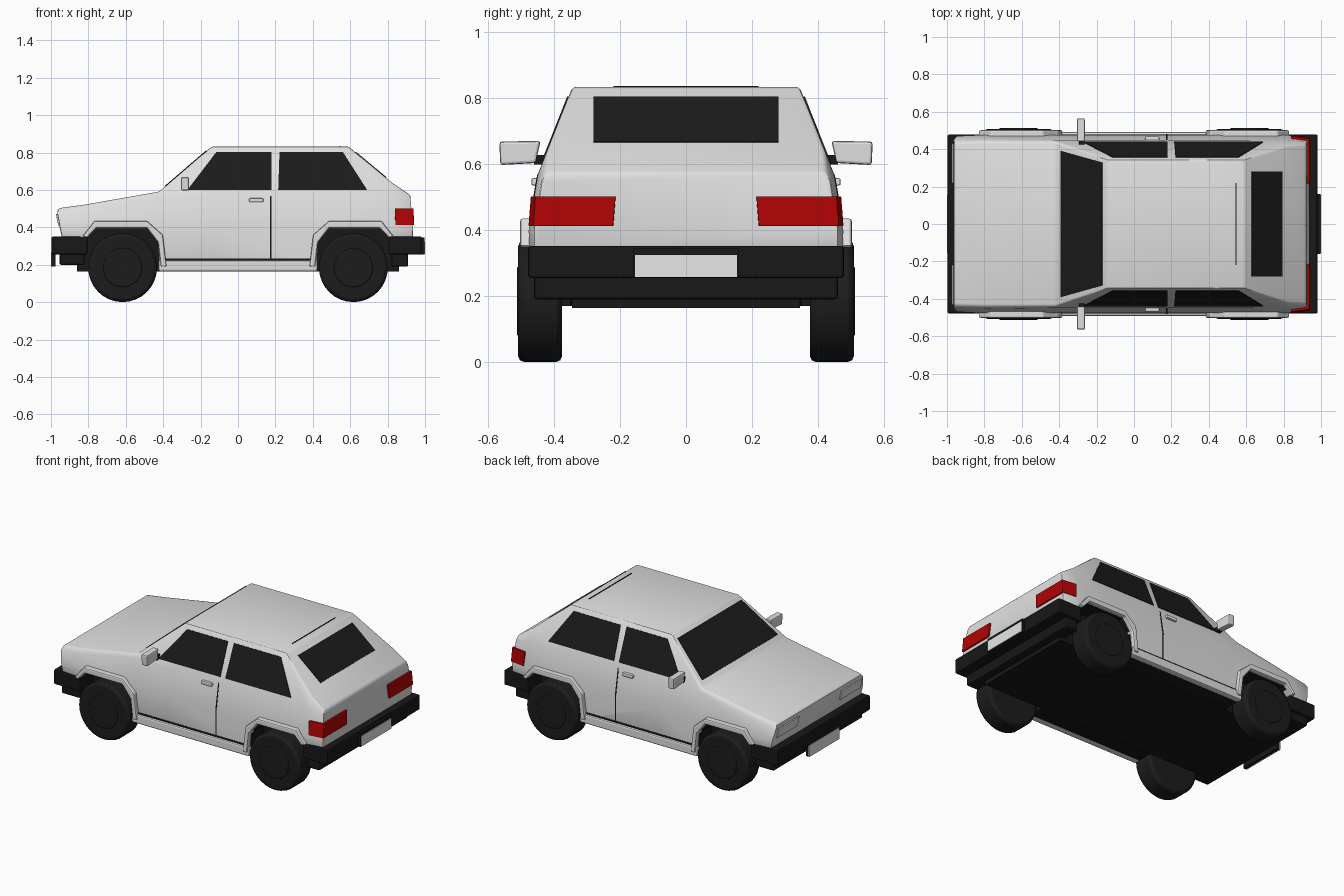
import bpy, bmesh, math
from mathutils import Vector

if "Cube" in bpy.data.objects:
    bpy.data.objects.remove(bpy.data.objects["Cube"])


def material(name, rgb):
    m = bpy.data.materials.new(name)
    m.diffuse_color = (*rgb, 1)
    m.use_nodes = True
    m.node_tree.nodes["Principled BSDF"].inputs["Base Color"].default_value = m.diffuse_color
    return m


WHITE = material("body_paint", (0.74, 0.74, 0.74))
BLACK = material("black_plastic", (0.009, 0.009, 0.009))
GLASS = material("dark_glass", (0.011, 0.011, 0.011))
RED = material("tail_light_red", (0.45, 0.001, 0.001))
PLATE = material("plate_white", (0.80, 0.80, 0.80))
TYRE = material("tyre_rubber", (0.012, 0.012, 0.012))


def finish(name, bm, mats, bevel=0.0, segments=2):
    bmesh.ops.recalc_face_normals(bm, faces=bm.faces)
    me = bpy.data.meshes.new(name)
    bm.to_mesh(me)
    bm.free()
    ob = bpy.data.objects.new(name, me)
    bpy.context.collection.objects.link(ob)
    for m in mats:
        me.materials.append(m)
    if bevel:
        b = ob.modifiers.new("bevel", 'BEVEL')
        b.width, b.segments, b.limit_method = bevel, segments, 'ANGLE'
        b.angle_limit = math.radians(25)
    return ob


def activate(ob):
    bpy.ops.object.select_all(action='DESELECT')
    ob.select_set(True)
    bpy.context.view_layer.objects.active = ob


def smooth(ob, angle=35):
    activate(ob)
    bpy.ops.object.shade_smooth_by_angle(angle=math.radians(angle))


def prism(bm, pts, vec):
    """Extrude a polygon of 3D points along vec."""
    a = [bm.verts.new(p) for p in pts]
    b = [bm.verts.new(Vector(p) + vec) for p in pts]
    n = len(a)
    bm.faces.new(a)
    bm.faces.new(b[::-1])
    for i in range(n):
        bm.faces.new((a[i], b[i], b[(i + 1) % n], a[(i + 1) % n]))


def box(name, x, y, z, mat, bevel=0.0):
    bm = bmesh.new()
    prism(bm, [(x[0], y[0], z[0]), (x[1], y[0], z[0]), (x[1], y[1], z[0]), (x[0], y[1], z[0])],
          Vector((0, 0, z[1] - z[0])))
    return finish(name, bm, [mat], bevel)


def plate(name, pts, mat, half=0.004):
    """Thin panel lying on a body surface."""
    p = [Vector(q) for q in pts]
    n = (p[1] - p[0]).cross(p[2] - p[0]).normalized()
    bm = bmesh.new()
    prism(bm, [q - n * half for q in p], n * 2 * half)
    return finish(name, bm, [mat])


def side_y(z):
    """Half width of the body side at a height."""
    return 0.478 - (z - 0.40) * 0.176 if z < 0.57 else 0.448 - (z - 0.57) * 0.396


def side_plate(name, xz, mat, s, half=0.004):
    return plate(name, [(x, s * side_y(z), z) for x, z in xz], mat, half)


# Body shell: lofted stations (x, bottom z, shoulder z, top z)
stations = [(-0.965, 0.34, 0.478, 0.503), (-0.82, 0.34, 0.495, 0.522), (-0.42, 0.17, 0.57, 0.592),
            (-0.14, 0.17, 0.57, 0.833), (0.42, 0.17, 0.57, 0.833), (0.59, 0.24, 0.57, 0.833),
            (0.82, 0.34, 0.565, 0.642), (0.92, 0.34, 0.55, 0.576)]
front_dx, rear_dx = (0.025, 0.012, -0.006, 0.006), (0.015, 0.02, 0.008, -0.002)
bm = bmesh.new()
rings = []
for i, (x, zb, zs, zt) in enumerate(stations):
    last = i == len(stations) - 1
    dx = front_dx if i == 0 else rear_dx if last else (0,) * 4
    t = 0.015 if last else 0.006 if i == 0 else 0
    half = [(x + dx[0], 0.475 - t, zb), (x + dx[1], 0.476 - t, 0.40),
            (x + dx[2], min(side_y(zs), 0.454) - t, zs), (x + dx[3], min(side_y(zt), 0.438) - t, zt)]
    pts = half + [(a, -b, c) for a, b, c in reversed(half)]
    rings.append([bm.verts.new(p) for p in pts])
for a, b in zip(rings, rings[1:]):
    for j in range(8):
        k = (j + 1) % 8
        bm.faces.new((a[j], a[k], b[k], b[j]))
bm.faces.new(rings[0])
bm.faces.new(rings[-1])
bmesh.ops.recalc_face_normals(bm, faces=bm.faces)
for f in bm.faces:
    if f.normal.z < -0.5:
        f.material_index = 1
body = finish("body_shell", bm, [WHITE, BLACK], 0.01, 2)

# Wheel wells cut out of the body
WELL = [(-0.21, 0.05), (-0.20, 0.34), (-0.14, 0.395), (0.13, 0.395), (0.19, 0.32), (0.205, 0.05)]
cutters = []
for e in (-1, 1):
    for s in (-1, 1):
        bm = bmesh.new()
        prism(bm, [(e * (0.617 - u), s * 0.35, z) for u, z in WELL], Vector((0, s * 0.3, 0)))
        for f in bm.faces:
            f.material_index = 1
        c = finish("well_cutter", bm, [WHITE, BLACK])
        c.hide_render = True
        m = body.modifiers.new("well", 'BOOLEAN')
        m.operation, m.solver, m.object = 'DIFFERENCE', 'EXACT', c
        cutters.append(c)
activate(body)
for m in list(body.modifiers):
    bpy.ops.object.modifier_apply(modifier=m.name)
for c in cutters:
    bpy.data.objects.remove(c)
smooth(body, 30)

# Wheels and flared arches
ARCH = [(-0.215, 0.352), (-0.15, 0.435), (0.13, 0.435), (0.215, 0.36), (0.235, 0.19),
        (0.205, 0.19), (0.19, 0.32), (0.13, 0.398), (-0.14, 0.398), (-0.19, 0.345)]


def disc(name, x, y0, y1, r, mat, bevel):
    bm = bmesh.new()
    prism(bm, [(x + r * math.cos(t * math.tau / 32), y0, 0.185 + r * math.sin(t * math.tau / 32))
               for t in range(32)], Vector((0, y1 - y0, 0)))
    smooth(finish(name, bm, [mat], bevel))


for e, end in ((-1, "front"), (1, "rear")):
    for s in (-1, 1):
        x = e * 0.617
        disc(end + "_wheel", x, s * 0.375, s * 0.508, 0.184, TYRE, 0.018)
        disc(end + "_hubcap", x, s * 0.48, s * 0.512, 0.105, TYRE, 0.006)
        bm = bmesh.new()
        prism(bm, [(e * (0.617 - u), s * 0.44, z) for u, z in ARCH], Vector((0, s * 0.062, 0)))
        finish(end + "_arch", bm, [WHITE], 0.008)

# Underside, bumpers and valances
box("floor_pan", (-0.86, 0.86), (-0.345, 0.345), (0.164, 0.41), BLACK)
box("front_valance", (-0.955, -0.82), (-0.46, 0.46), (0.20, 0.34), BLACK, 0.01)
box("rear_valance", (0.82, 0.91), (-0.46, 0.46), (0.19, 0.34), BLACK, 0.01)
box("front_bumper", (-0.997, -0.805), (-0.478, 0.478), (0.255, 0.352), BLACK, 0.008)
box("rear_bumper", (0.805, 0.982), (-0.478, 0.478), (0.255, 0.352), BLACK, 0.008)
# Number plates on black holders
box("rear_plate_holder", (0.97, 0.996), (-0.16, 0.16), (0.256, 0.345), BLACK)
box("rear_number_plate", (0.99, 1.0), (-0.155, 0.155), (0.258, 0.325), PLATE)
box("front_plate_holder", (-0.996, -0.975), (-0.155, 0.155), (0.19, 0.27), BLACK)
box("front_number_plate", (-1.0, -0.993), (-0.155, 0.155), (0.19, 0.265), PLATE)

# Windscreen and rear window
plate("windscreen", [(-0.39, -0.39, 0.618), (-0.39, 0.39, 0.618),
                     (-0.168, 0.328, 0.809), (-0.168, -0.328, 0.809)], GLASS)
hatch = [(x, 0.833 - (x - 0.59) * 0.8304) for x in (0.628, 0.792)]
(x0, z0), (x1, z1) = hatch
plate("rear_window", [(x0, -0.28, z0), (x0, 0.28, z0), (x1, 0.28, z1), (x1, -0.28, z1)], GLASS)
box("roof_rear_seam", (0.543, 0.549), (-0.22, 0.22), (0.828, 0.836), BLACK)

for s in (-1, 1):
    # Side windows
    side_plate("front_side_window", [(-0.27, 0.60), (0.178, 0.60), (0.178, 0.803), (-0.115, 0.803)], GLASS, s)
    side_plate("rear_side_window", [(0.215, 0.60), (0.69, 0.60), (0.56, 0.803), (0.222, 0.803)], GLASS, s)
    # Door seams and sill
    side_plate("door_seam", [(0.172, 0.40), (0.178, 0.40), (0.178, 0.568), (0.172, 0.568)], BLACK, s, 0.002)
    lo, hi = sorted((s * 0.474, s * 0.4785))
    box("door_seam_lower", (0.172, 0.178), (lo, hi), (0.23, 0.40), BLACK)
    box("sill_seam", (-0.40, 0.41), (lo, hi), (0.222, 0.234), BLACK)
    lo, hi = sorted((s * 0.45, s * 0.492))
    box("sill", (-0.425, 0.425), (lo, hi), (0.165, 0.224), WHITE, 0.01)
    # Door handle
    lo, hi = sorted((s * 0.445, s * 0.468))
    box("door_handle", (0.06, 0.135), (lo, hi), (0.535, 0.557), WHITE, 0.005)
    # Tail light wrapping round the tapered rear corner
    bm = bmesh.new()
    prism(bm, [(0.842, s * 0.22, 0.412), (0.942, s * 0.22, 0.412),
               (0.942, s * 0.463, 0.412), (0.842, s * 0.477, 0.412)], Vector((-0.004, -s * 0.007, 0.09)))
    finish("tail_light", bm, [RED], 0.003)
    # Headlight
    plate("headlight", [(-0.957, s * 0.22, 0.41), (-0.957, s * 0.43, 0.41),
                        (-0.970, s * 0.43, 0.472), (-0.970, s * 0.22, 0.472)], WHITE)
    # Door mirror on a black stalk
    bm = bmesh.new()
    prism(bm, [(-0.305, s * 0.455, 0.603), (-0.305, s * 0.562, 0.597),
               (-0.305, s * 0.565, 0.668), (-0.305, s * 0.44, 0.67)], Vector((0.043, 0, 0)))
    finish("door_mirror", bm, [WHITE], 0.008)
    lo, hi = sorted((s * 0.42, s * 0.46))
    box("mirror_stalk", (-0.295, -0.265), (lo, hi), (0.598, 0.628), BLACK)
